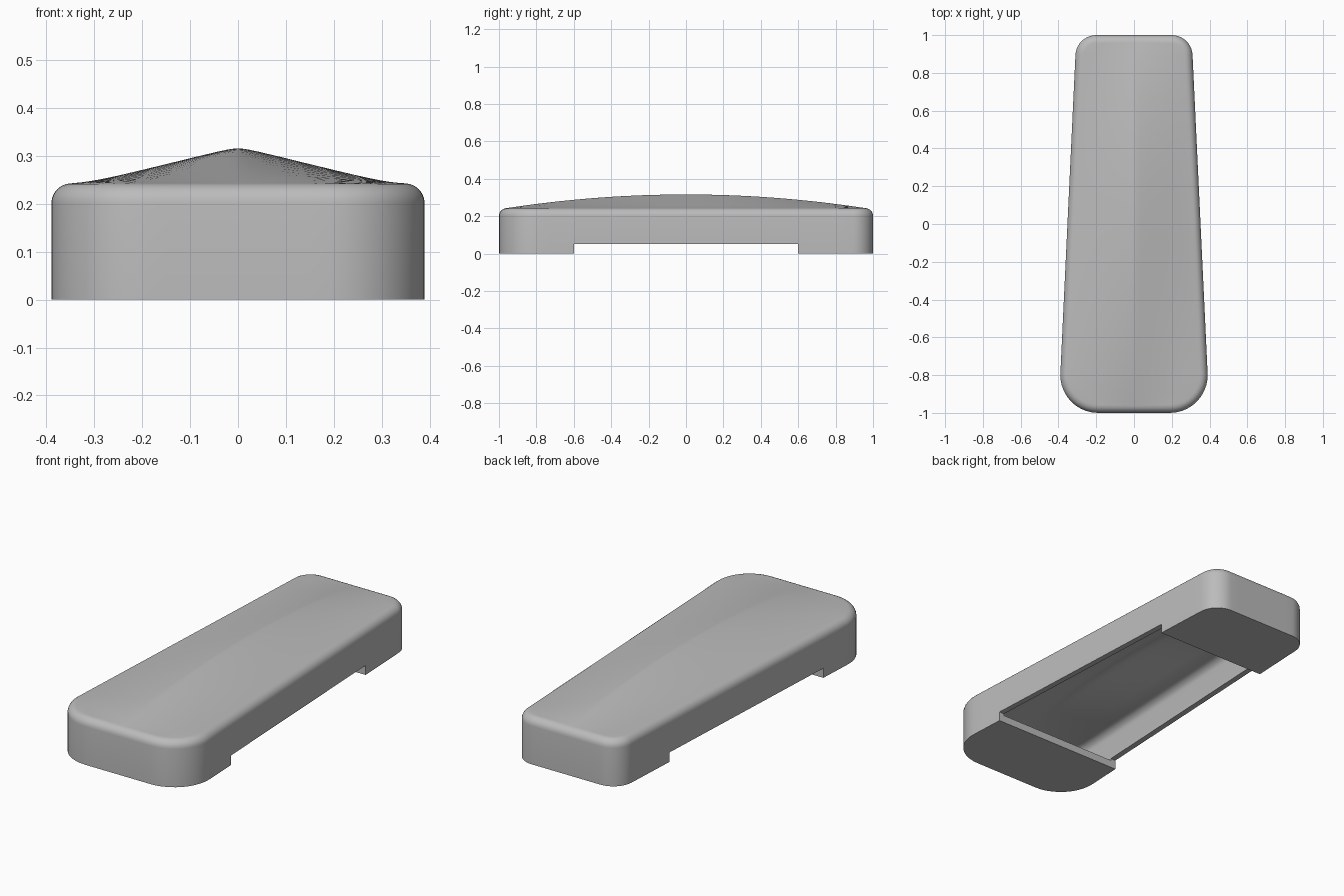
import bpy, bmesh, math

old = bpy.data.objects.get("Cube")
if old:
    bpy.data.objects.remove(old, do_unlink=True)

grey = bpy.data.materials.new("plain_grey")
grey.use_nodes = True
colour = (0.5, 0.5, 0.5, 1)
grey.diffuse_color = colour
grey.node_tree.nodes["Principled BSDF"].inputs["Base Color"].default_value = colour

FILLET, TAPER = 0.042, 0.0473
STEPS = 16
columns = [s * abs(s) for s in (k / 8 - 1 for k in range(STEPS + 1))]


def arc(cx, cy, r, a0, a1, n=10):
    angles = (a0 + (a1 - a0) * k / n for k in range(n + 1))
    return [(cx + r * math.cos(a), cy + r * math.sin(a)) for a in angles]


def side_outline(inset):
    """Half of the tapered plan, from front edge to back edge."""
    front = arc(0.19, -0.8, 0.2 - inset, -math.pi / 2, TAPER)
    back = arc(0.2, 0.89, 0.11 - inset, TAPER, math.pi / 2)
    (xa, ya), (xb, yb) = front[-1], back[0]
    side = [(xa + (xb - xa) * k / 24, ya + (yb - ya) * k / 24) for k in range(1, 24)]
    return front + side + back


def crest(u, soft=0.06):
    """Tent section with a softened ridge."""
    top = math.hypot(1, soft)
    return (top - math.hypot(u, soft)) / (top - soft)


def domed_block(name, inset, bottom, drop):
    bm = bmesh.new()
    shoulder = 0.201 - drop
    # Domed roof grid
    outline = side_outline(inset + FILLET)
    end = 1 - inset - FILLET
    grid = [[bm.verts.new((x * u, y, shoulder + FILLET
                           + 0.073 * (1 - (y / end) ** 2) * crest(u)))
             for u in columns] for x, y in outline]
    last = len(grid) - 1
    for i in range(last):
        for j in range(STEPS):
            bm.faces.new((grid[i][j], grid[i][j + 1], grid[i + 1][j + 1], grid[i + 1][j]))
    # Rounded shoulder and walls follow the rim of the roof
    rim = [(0, j) for j in range(STEPS)] + [(i, STEPS) for i in range(last)]
    rim += [(last, j) for j in range(STEPS, 0, -1)] + [(i, 0) for i in range(last, 0, -1)]
    ring = [grid[i][j] for i, j in rim]
    levels = []
    for k in range(5, -1, -1):
        a = math.pi / 2 * k / 6
        levels.append((inset + FILLET * (1 - math.cos(a)), shoulder + FILLET * math.sin(a)))
    levels.append((inset, bottom))
    for d, z in levels:
        pts = side_outline(d)
        below = [bm.verts.new((pts[i][0] * columns[j], pts[i][1], z)) for i, j in rim]
        for k in range(len(rim)):
            n = (k + 1) % len(rim)
            bm.faces.new((ring[k], ring[n], below[n], below[k]))
        ring = below
    bm.faces.new(ring)
    bmesh.ops.recalc_face_normals(bm, faces=bm.faces)
    mesh = bpy.data.meshes.new(name)
    bm.to_mesh(mesh)
    bm.free()
    mesh.materials.append(grey)
    obj = bpy.data.objects.new(name, mesh)
    bpy.context.collection.objects.link(obj)
    return obj


# Outer cover, hollow inside, with an open slot under the middle
cover = domed_block("domed_cover", 0, 0, 0)
cavity = domed_block("cavity_cutter", 0.03, 0.04, 0.03)
bpy.ops.mesh.primitive_cube_add(size=1, location=(0, 0, 0))
slot = bpy.context.object
slot.name = "slot_cutter"
slot.scale = (2, 1.2, 0.1)
slot.data.materials.append(grey)

bpy.ops.object.select_all(action="DESELECT")
cover.select_set(True)
bpy.context.view_layer.objects.active = cover
for cutter in (cavity, slot):
    cutter.hide_render = True
    mod = cover.modifiers.new("cut", "BOOLEAN")
    mod.operation = "DIFFERENCE"
    mod.solver = "EXACT"
    mod.object = cutter
    bpy.ops.object.modifier_apply(modifier=mod.name)
    bpy.data.objects.remove(cutter, do_unlink=True)

bpy.ops.object.shade_smooth_by_angle(angle=math.radians(30))
